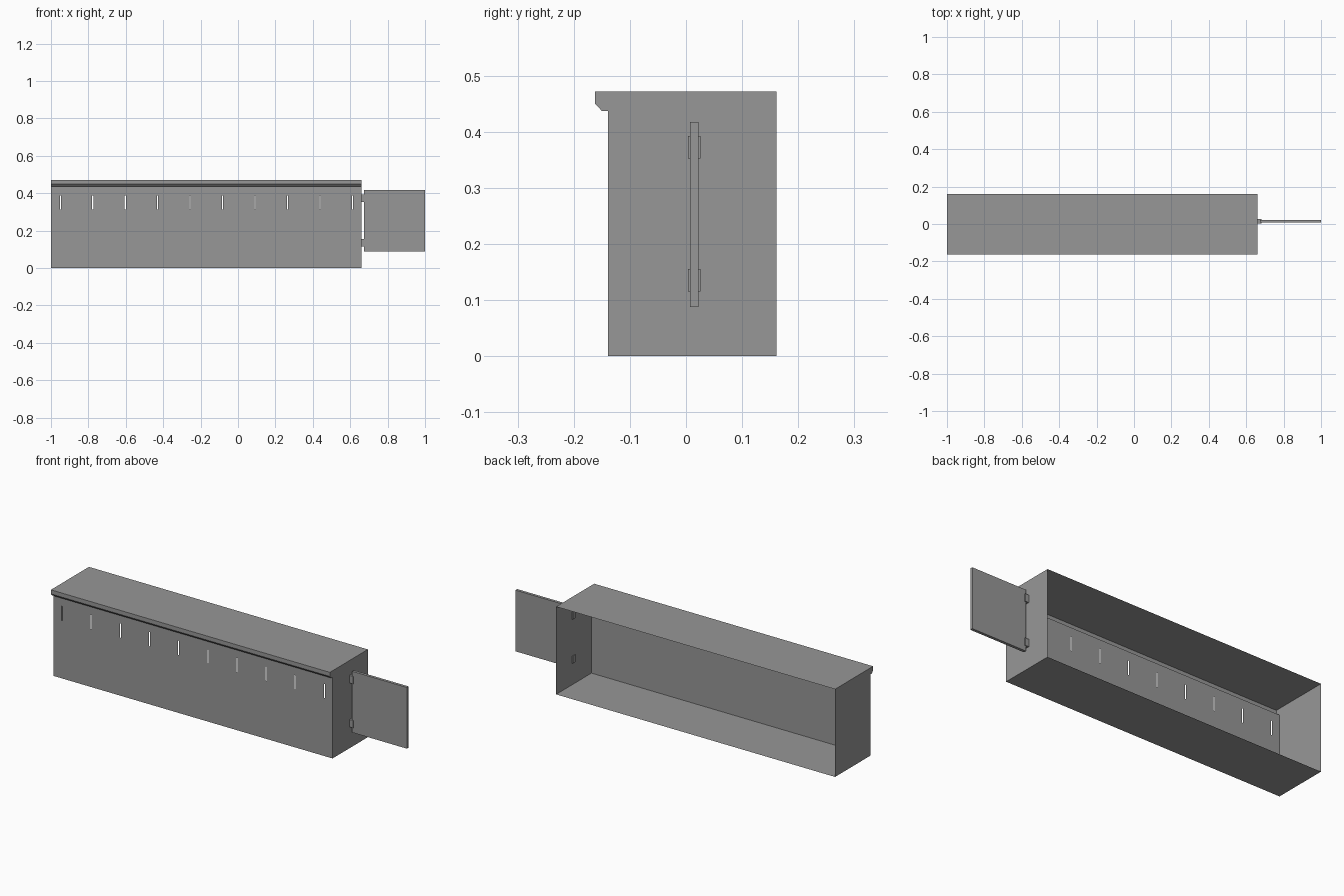
import bpy, bmesh
from mathutils import Vector

cube = bpy.data.objects.get("Cube")
if cube:
    bpy.data.objects.remove(cube, do_unlink=True)

grey = bpy.data.materials.new("plain grey")
grey.use_nodes = True
colour = (0.31, 0.31, 0.31, 1)
grey.diffuse_color = colour
grey.node_tree.nodes["Principled BSDF"].inputs["Base Color"].default_value = colour

LEFT, RIGHT = -1.0, 0.66


def add_object(name, bm):
    mesh = bpy.data.meshes.new(name)
    bm.to_mesh(mesh)
    bm.free()
    mesh.materials.append(grey)
    obj = bpy.data.objects.new(name, mesh)
    bpy.context.collection.objects.link(obj)
    return obj


def add_box(name, low, high):
    low, high = Vector(low), Vector(high)
    bm = bmesh.new()
    bmesh.ops.create_cube(bm, size=1)
    for v in bm.verts:
        v.co = (low + high) / 2 + v.co * (high - low)
    return add_object(name, bm)


# Open-backed shell: a (y, z) section run along x, with flat end walls
section = [(0.161, 0), (-0.139, 0), (-0.139, 0.437), (-0.15, 0.437),
           (-0.162, 0.45), (-0.162, 0.472), (0.161, 0.472)]
bm = bmesh.new()
near = [bm.verts.new((LEFT, y, z)) for y, z in section]
far = [bm.verts.new((RIGHT, y, z)) for y, z in section]
for i in range(len(section) - 1):
    if i != 1:  # the front wall is its own part
        bm.faces.new((near[i], far[i], far[i + 1], near[i + 1]))
bm.faces.new(near)
bm.faces.new(far[::-1])
add_object("building_shell", bm)

# Front wall with a row of narrow upright slits
slits = [-0.95 + i * 0.1735 for i in range(10)]
half = 0.003
z_low, z_high = 0.312, 0.388
bm = bmesh.new()
y = section[1][0]
top = section[2][1]
bm.faces.new([bm.verts.new(p) for p in
              ((LEFT, y, 0), (RIGHT, y, 0), (RIGHT, y, top), (LEFT, y, top))])
cuts = [((0, 0, z), (0, 0, 1)) for z in (z_low, z_high)]
cuts += [((x + s, 0, 0), (1, 0, 0)) for x in slits for s in (-half, half)]
for point, normal in cuts:
    bmesh.ops.bisect_plane(bm, geom=bm.verts[:] + bm.edges[:] + bm.faces[:],
                           plane_co=point, plane_no=normal)
holes = []
for f in bm.faces:
    c = f.calc_center_median()
    if z_low < c.z < z_high and any(abs(c.x - x) < half for x in slits):
        holes.append(f)
bmesh.ops.delete(bm, geom=holes, context="FACES")
bmesh.ops.dissolve_limit(bm, angle_limit=0.01, verts=bm.verts[:], edges=bm.edges[:])
add_object("front_wall", bm)

# Hanging sign board and the two brackets that hold it to the end wall
add_box("sign_board", (0.675, 0.007, 0.088), (1.0, 0.022, 0.417))
for name, z in (("lower_bracket", 0.135), ("upper_bracket", 0.372)):
    add_box(name, (0.655, 0.004, z - 0.02), (0.682, 0.026, z + 0.02))
